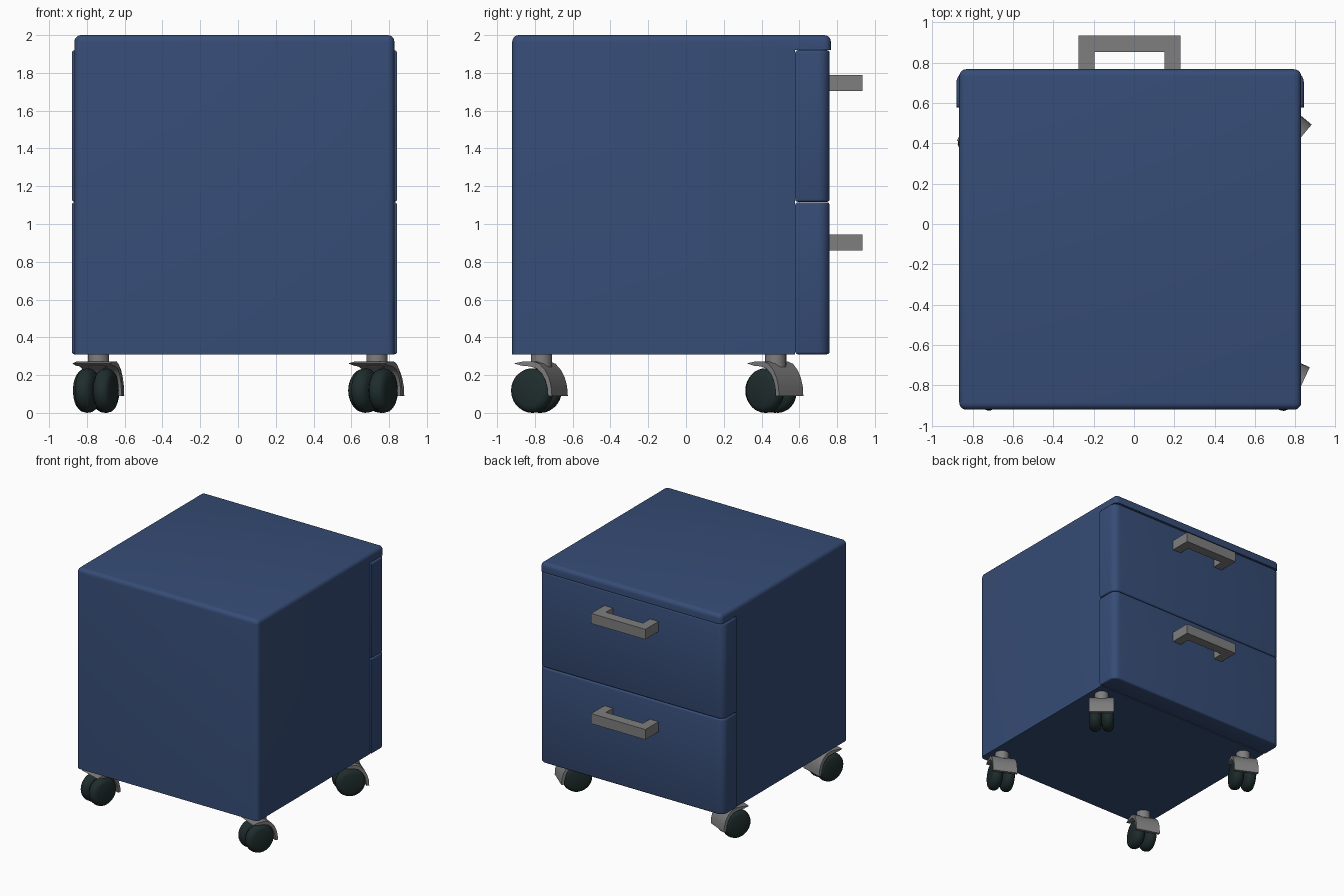
import bpy, bmesh, math
from mathutils import Vector, Matrix

if "Cube" in bpy.data.objects:
    bpy.data.objects.remove(bpy.data.objects["Cube"])


def material(name, rgb):
    m = bpy.data.materials.new(name)
    m.diffuse_color = (*rgb, 1)
    m.use_nodes = True
    m.node_tree.nodes["Principled BSDF"].inputs["Base Color"].default_value = m.diffuse_color
    return m


BLUE = material("cabinet_blue", (0.037, 0.073, 0.182))
GREY = material("metal_grey", (0.21, 0.21, 0.21))
DARK = material("wheel_dark", (0.014, 0.026, 0.026))


def finish(bm, name, mat, angle=40):
    bmesh.ops.recalc_face_normals(bm, faces=bm.faces)
    me = bpy.data.meshes.new(name)
    bm.to_mesh(me)
    bm.free()
    ob = bpy.data.objects.new(name, me)
    bpy.context.collection.objects.link(ob)
    me.materials.append(mat)
    bpy.ops.object.select_all(action='DESELECT')
    ob.select_set(True)
    bpy.context.view_layer.objects.active = ob
    bpy.ops.object.shade_smooth_by_angle(angle=math.radians(angle))
    return ob


def prism(points, vec):
    """Closed outline extruded along vec."""
    bm = bmesh.new()
    f = bm.faces.new([bm.verts.new(p) for p in points])
    r = bmesh.ops.extrude_face_region(bm, geom=[f], use_keep_orig=True)
    bmesh.ops.translate(bm, verts=[v for v in r["geom"] if isinstance(v, bmesh.types.BMVert)], vec=vec)
    bmesh.ops.recalc_face_normals(bm, faces=bm.faces)
    return bm


def round_edges(bm, test, width, segments=5):
    edges = [e for e in bm.edges if test(e.verts[0].co, e.verts[1].co)]
    bmesh.ops.bevel(bm, geom=edges, offset=width, segments=segments, profile=0.5,
                    affect='EDGES', clamp_overlap=True)


def near(a, b):
    return abs(a - b) < 1e-4


# cabinet body: side profile with a recess for the drawers under the top
side = [(-.92, .31), (.578, .31), (.578, 1.922), (.767, 1.922), (.767, 2), (-.92, 2)]
body = prism([(-.866, y, z) for y, z in side], (1.694, 0, 0))


def body_rounded(a, b):
    top = near(a.z, 2) and near(b.z, 2)
    upright = near(a.y, b.y) and near(a.x, b.x) and (near(a.y, -.92) or near(a.y, .767))
    return top or upright


round_edges(body, body_rounded, .035)
finish(body, "cabinet_body", BLUE)

# drawers and their U-shaped handles
for label, z0, z1, hz in (("lower", .31, 1.115, .86), ("upper", 1.117, 1.92, 1.705)):
    d = prism([(-.88, .578, z0), (.842, .578, z0), (.842, .76, z0), (-.88, .76, z0)], (0, 0, z1 - z0))
    round_edges(d, lambda a, b: near(a.x, b.x) and near(a.y, b.y) and near(a.y, .76), .06, 6)
    round_edges(d, lambda a, b: near(a.z, b.z) and (near(a.z, z0) or near(a.z, z1)), .014, 3)
    finish(d, label + "_drawer", BLUE)
    u = [(-.275, .755), (-.275, .935), (.23, .935), (.23, .755),
         (.15, .755), (.15, .852), (-.195, .852), (-.195, .755)]
    finish(prism([(x, y, hz) for x, y in u], (0, 0, .085)), label + "_handle", GREY, 20)


def lathe(profile, steps=28):
    """Spin (x, radius) points round the x axis."""
    bm = bmesh.new()
    vs = [bm.verts.new((x, 0, r)) for x, r in profile]
    es = [bm.edges.new(p) for p in zip(vs, vs[1:])]
    bmesh.ops.spin(bm, geom=vs + es, cent=(0, 0, 0), axis=(1, 0, 0),
                   angle=2 * math.pi, steps=steps, use_duplicate=False)
    bmesh.ops.remove_doubles(bm, verts=bm.verts, dist=1e-5)
    return bm


# caster, local frame: tail of the hood points to +y, wheel axle along x
HOOD = [(-.115, .262), (-.06, .272), (0, .272), (.035, .26), (.068, .226), (.09, .185),
        (.103, .14), (.107, .09), (.084, .09), (.08, .135), (.068, .175), (.048, .208),
        (.02, .234), (-.02, .246), (-.07, .25)]
WHEEL = [(0, .05), (.006, .085), (.018, .105), (.036, .116), (.055, .118), (.075, .113),
         (.089, .1), (.096, .08), (.098, 0)]


def caster(label, x, y, heading):
    place = Matrix.Translation((x, y, 0)) @ Matrix.Rotation(math.radians(heading - 90), 4, 'Z')
    stem = bmesh.new()
    bmesh.ops.create_cone(stem, cap_ends=True, segments=24, radius1=.056, radius2=.056, depth=.075)
    finish(stem, label + "_stem", GREY).matrix_world = place @ Matrix.Translation((0, 0, .28))
    hood = prism([(-.1, u, z) for u, z in HOOD], (.2, 0, 0))
    finish(hood, label + "_hood", GREY).matrix_world = place
    # twin wheel with a groove in the middle
    full = [(-px, r) for px, r in reversed(WHEEL)] + WHEEL[1:]
    wheel = finish(lathe(full), label + "_wheels", DARK)
    wheel.matrix_world = place @ Matrix.Translation((0, -.03, .118))


caster("front_right_caster", .735, -.765, 65)
caster("front_left_caster", -.738, -.765, 72)
caster("back_right_caster", .735, .475, 50)
caster("back_left_caster", -.738, .475, 65)
